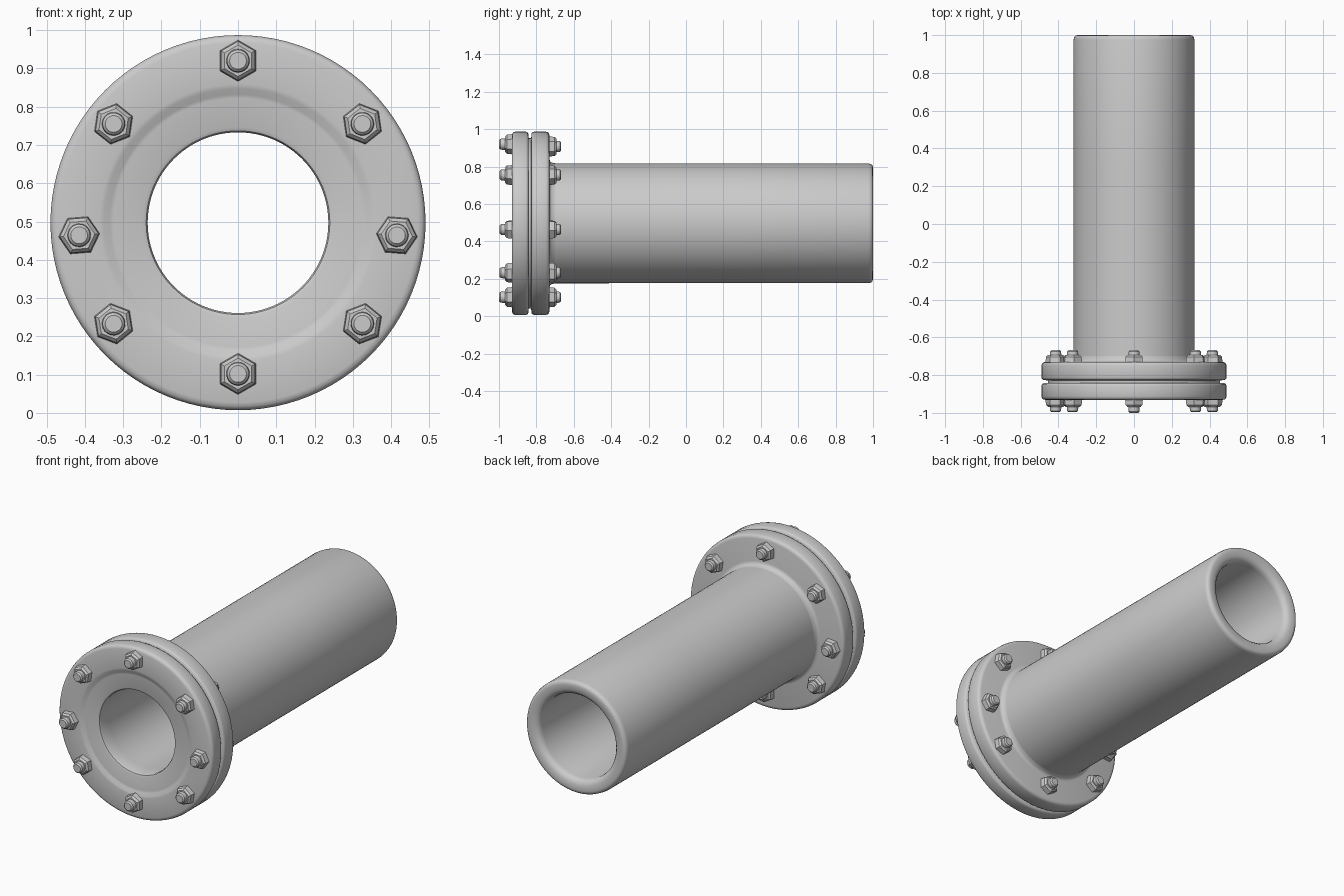
import bpy, bmesh, math
from mathutils import Matrix, Vector

if "Cube" in bpy.data.objects:
    bpy.data.objects.remove(bpy.data.objects["Cube"])

CZ = 0.497      # height of the pipe axis


def finish(bm, name, angle=40):
    bmesh.ops.recalc_face_normals(bm, faces=bm.faces)
    me = bpy.data.meshes.new(name)
    bm.to_mesh(me)
    bm.free()
    ob = bpy.data.objects.new(name, me)
    bpy.context.collection.objects.link(ob)
    bpy.ops.object.select_all(action='DESELECT')
    ob.select_set(True)
    bpy.context.view_layer.objects.active = ob
    bpy.ops.object.shade_smooth_by_angle(angle=math.radians(angle))
    return ob


def lathe(name, profile, seg=96):
    """Revolve (radius, y) points around the pipe axis."""
    bm = bmesh.new()
    rings = []
    for r, y in profile:
        rings.append([bm.verts.new((r * math.cos(2 * math.pi * i / seg), y,
                                    CZ + r * math.sin(2 * math.pi * i / seg)))
                      for i in range(seg)])
    for a, b in zip(rings, rings[1:]):
        for i in range(seg):
            j = (i + 1) % seg
            bm.faces.new((a[i], a[j], b[j], b[i]))
    # outward orientation: follow the profile direction
    ob = finish(bm, name)
    return ob


# Front flange: bore, recessed inner face, rounded rim, inner gap wall
lathe("front_flange", [
    (0.236, -0.835), (0.236, -0.905), (0.240, -0.914), (0.250, -0.918),
    (0.325, -0.918), (0.335, -0.920), (0.350, -0.929), (0.362, -0.931),
    (0.470, -0.931), (0.481, -0.928), (0.487, -0.922), (0.490, -0.912),
    (0.490, -0.856), (0.487, -0.848), (0.480, -0.843), (0.455, -0.841),
    (0.455, -0.834)])

# Rear flange: gap wall, rounded rim, back face, weld fillet
lathe("rear_flange", [
    (0.455, -0.834), (0.455, -0.828), (0.480, -0.826), (0.487, -0.821),
    (0.490, -0.813), (0.490, -0.749), (0.487, -0.739), (0.481, -0.733),
    (0.470, -0.730), (0.345, -0.730), (0.332, -0.727), (0.325, -0.719),
    (0.321, -0.700)])

# Pipe: outer wall, rounded open end, bore
lathe("pipe", [
    (0.321, -0.700), (0.320, -0.3), (0.320, 0.3), (0.320, 0.975), (0.317, 0.989),
    (0.310, 0.997), (0.298, 1.0), (0.268, 0.997), (0.252, 0.990),
    (0.242, 0.978), (0.238, 0.960), (0.236, 0.3), (0.236, -0.3),
    (0.236, -0.835)])


def prism(bm, sides, r0, r1, y0, y1, x, z, turn, chamfer):
    """Chamfered prism along y from y0 (base) to y1 (tip)."""
    d = 1 if y1 > y0 else -1
    rings = []
    for r, y in ((r0, y0), (r1, y1 - d * chamfer), (r1 - chamfer, y1)):
        rings.append([bm.verts.new((x + r * math.cos(turn + 2 * math.pi * i / sides), y,
                                    z + r * math.sin(turn + 2 * math.pi * i / sides)))
                      for i in range(sides)])
    for a, b in zip(rings, rings[1:]):
        for i in range(sides):
            j = (i + 1) % sides
            bm.faces.new((a[i], a[j], b[j], b[i]))
    bm.faces.new(rings[-1])


def bolt_end(name, x, z, face, tip):
    """Hex nut with the rounded stud end standing out of it."""
    d = 1 if tip > face else -1
    turn = math.atan2(z - CZ, x)
    bm = bmesh.new()
    prism(bm, 6, 0.054, 0.051, face - d * 0.002, face + d * 0.037, x, z, turn, 0.010)
    prism(bm, 20, 0.031, 0.029, face + d * 0.03, tip, x, z, turn, 0.007)
    finish(bm, name, 30)


# Eight bolts around the flange, nuts on both faces
bolts = [(0, 0.920), (0, 0.102)]
for s in (-1, 1):
    bolts += [(s * 0.325, 0.755), (s * 0.415, 0.464), (s * 0.325, 0.233)]
for n, (x, z) in enumerate(bolts, 1):
    bolt_end(f"front_nut_{n}", x, z, -0.931, -1.0 if n < 3 else -0.996)
    bolt_end(f"rear_nut_{n}", x, z - (0.012 if n == 1 else 0), -0.730, -0.668)
